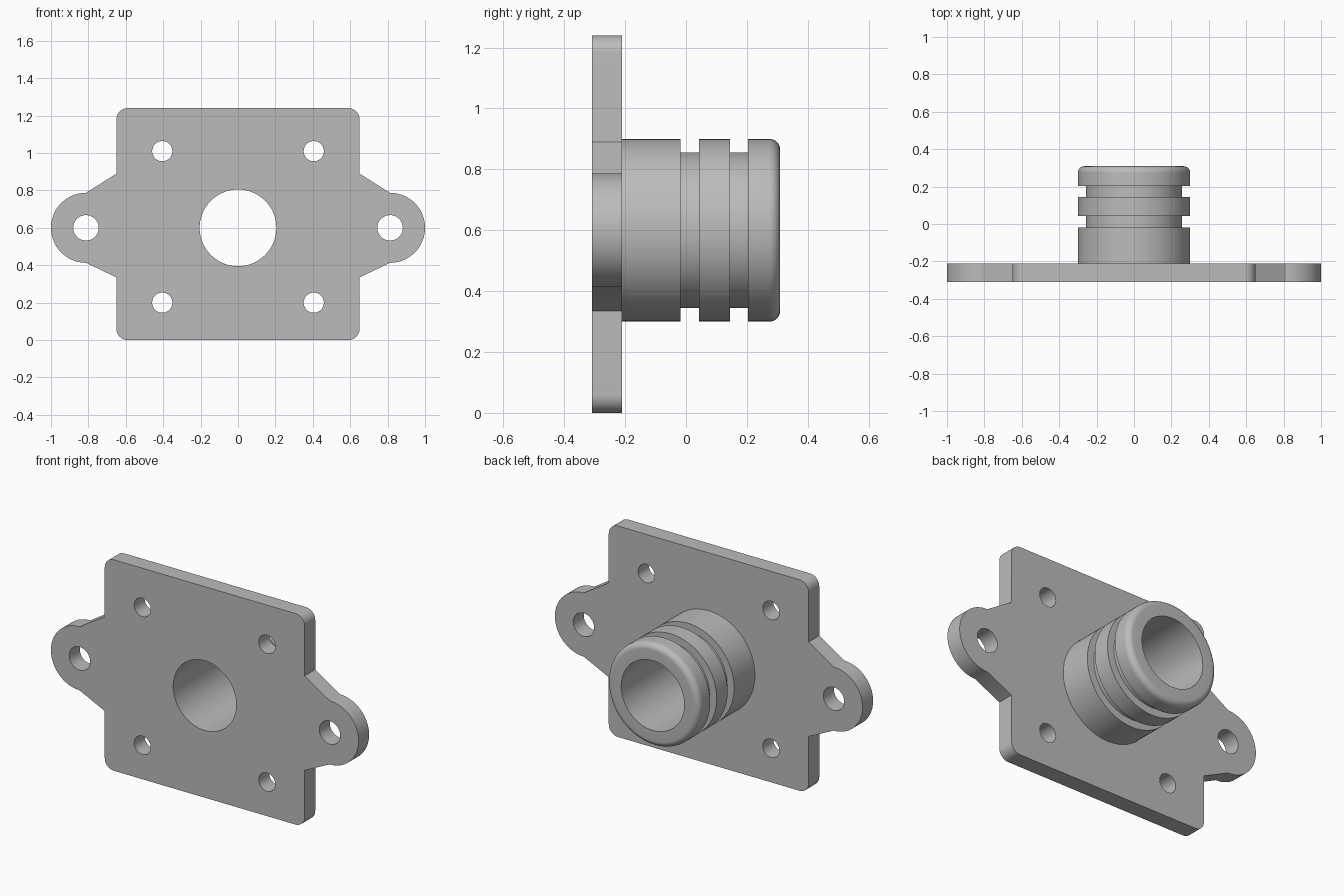
import bpy, bmesh
from math import cos, sin, radians, pi
from mathutils import Matrix, Vector

cube = bpy.data.objects.get("Cube")
if cube:
    bpy.data.objects.remove(cube, do_unlink=True)

grey = bpy.data.materials.new("plain grey")
grey.use_nodes = True
colour = (0.5, 0.5, 0.5, 1)
grey.diffuse_color = colour
grey.node_tree.nodes["Principled BSDF"].inputs["Base Color"].default_value = colour

AXIS_Z = 0.6
BORE = 0.205


def arc(cx, cy, r, start, end, steps):
    return [(cx + r * cos(radians(start + (end - start) * i / steps)),
             cy + r * sin(radians(start + (end - start) * i / steps)))
            for i in range(steps + 1)]


def circle(cx, cy, r, steps=48):
    return arc(cx, cy, r, 0, 360, steps)[:-1]


def smooth(obj):
    bpy.ops.object.select_all(action='DESELECT')
    obj.select_set(True)
    bpy.context.view_layer.objects.active = obj
    bpy.ops.object.shade_smooth_by_angle(angle=radians(30))


# Flange outline: right half bottom to top, then mirrored back down
half = arc(0.59, 0.06, 0.06, -90, 0, 10)
half += [(0.65, 0.335)]
half += arc(0.813, AXIS_Z, 0.187, -90, 90, 40)
half += [(0.65, 0.89)]
half += arc(0.59, 1.18, 0.06, 0, 90, 10)
outline = half + [(-x, z) for x, z in reversed(half)]

# Bore, ear holes and four screw holes
loops = [outline, circle(0, AXIS_Z, BORE, 96)]
for side in (-1, 1):
    loops.append(circle(side * 0.813, AXIS_Z, 0.068))
    for z in (0.2, 1.01):
        loops.append(circle(side * 0.405, z, 0.054))

curve = bpy.data.curves.new("mounting_flange", 'CURVE')
curve.dimensions = '2D'
curve.fill_mode = 'BOTH'
curve.extrude = 0.049
for loop in loops:
    spline = curve.splines.new('POLY')
    spline.points.add(len(loop) - 1)
    for point, (x, z) in zip(spline.points, loop):
        point.co = (x, z, 0, 1)
    spline.use_cyclic_u = True
flange = bpy.data.objects.new("mounting_flange", curve)
bpy.context.collection.objects.link(flange)
flange.matrix_world = Matrix.Translation((0, -0.26, 0)) @ Matrix.Rotation(pi / 2, 4, 'X')
bpy.ops.object.select_all(action='DESELECT')
flange.select_set(True)
bpy.context.view_layer.objects.active = flange
bpy.ops.object.convert(target='MESH')
flange = bpy.context.object
bm = bmesh.new()
bm.from_mesh(flange.data)
bmesh.ops.remove_doubles(bm, verts=bm.verts, dist=0.0001)
bmesh.ops.recalc_face_normals(bm, faces=bm.faces)
bm.to_mesh(flange.data)
bm.free()
flange.data.materials.clear()
flange.data.materials.append(grey)
smooth(flange)

# Grooved spigot: radius and depth profile turned about the bore axis
OUTER, GROOVE, END = 0.3, 0.256, 0.309
profile = [(BORE, -0.211), (OUTER, -0.211)]
for y0, y1 in ((-0.018, 0.042), (0.144, 0.204)):
    profile += [(OUTER, y0), (GROOVE, y0), (GROOVE, y1), (OUTER, y1)]
profile += arc(OUTER - 0.035, END - 0.035, 0.035, 0, 90, 10)
profile += [(BORE, END)]

bm = bmesh.new()
verts = [bm.verts.new((r, y, AXIS_Z)) for r, y in profile]
edges = [bm.edges.new((verts[i - 1], verts[i])) for i in range(len(verts))]
bmesh.ops.spin(bm, geom=verts + edges, cent=Vector((0, 0, AXIS_Z)),
               axis=Vector((0, 1, 0)), angle=2 * pi, steps=96)
bmesh.ops.remove_doubles(bm, verts=bm.verts, dist=0.0001)
bmesh.ops.recalc_face_normals(bm, faces=bm.faces)
mesh = bpy.data.meshes.new("grooved_spigot")
bm.to_mesh(mesh)
bm.free()
mesh.materials.append(grey)
spigot = bpy.data.objects.new("grooved_spigot", mesh)
bpy.context.collection.objects.link(spigot)
smooth(spigot)
